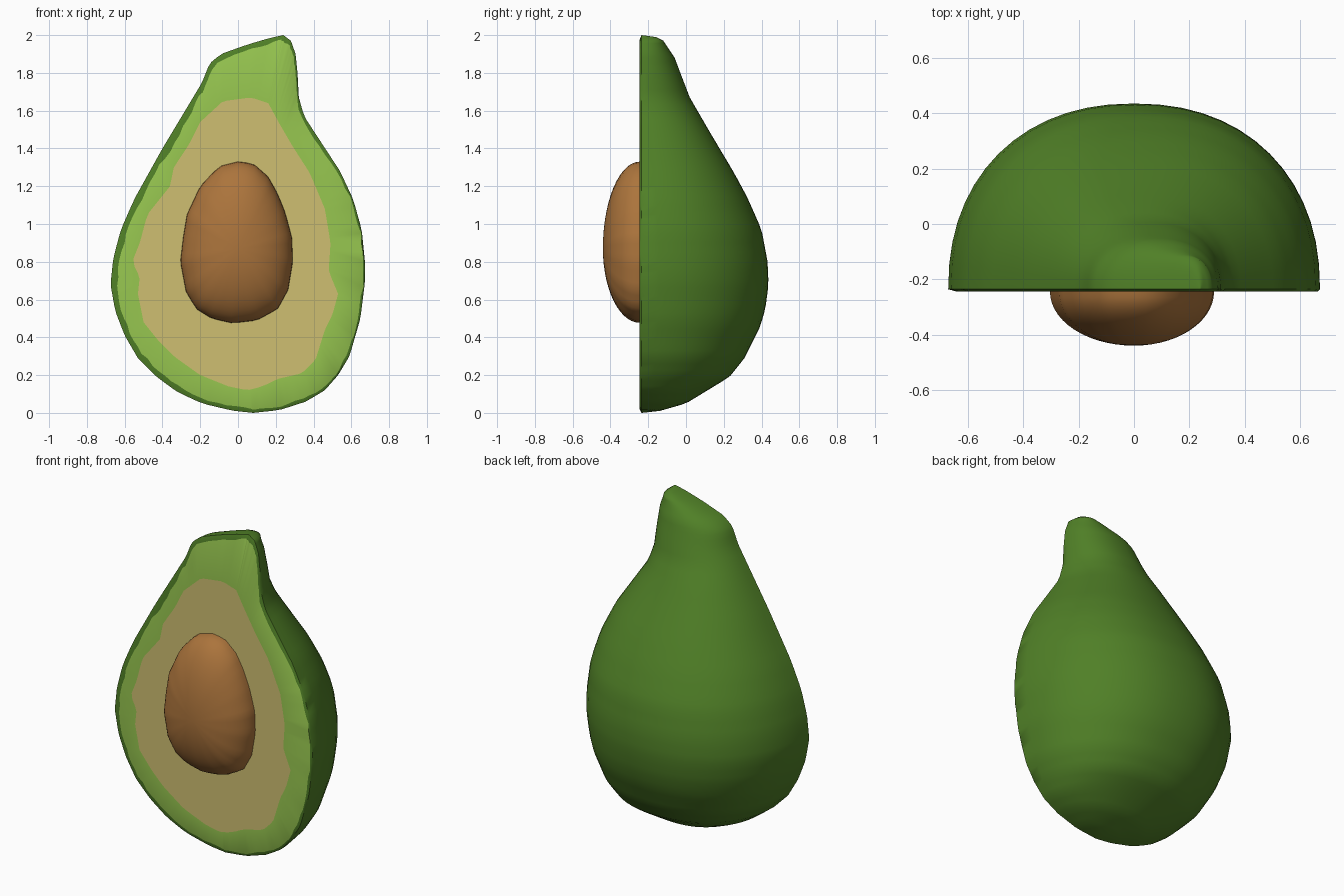
import bpy, bmesh, math, random
from mathutils import Vector

if "Cube" in bpy.data.objects:
    bpy.data.objects.remove(bpy.data.objects["Cube"])

random.seed(4)
CX, CZ = 0.0, 0.87          # centre of the cut face
RIM_Y, CUT_Y = -0.236, -0.245

# (z, x) left and right edges, (z, y) depth of the back
LEFT = [(0, .08), (.012, -.03), (.05, -.19), (.11, -.32), (.19, -.43), (.29, -.53), (.41, -.60),
        (.54, -.65), (.68, -.675), (.82, -.66), (.97, -.62), (1.13, -.55), (1.4, -.40),
        (1.75, -.19), (1.85, -.15), (1.9, -.09), (1.95, .05), (1.985, .17), (2, .24)]
RIGHT = [(0, .08), (.015, .22), (.06, .36), (.12, .46), (.2, .53), (.3, .59), (.5, .648), (.7, .673),
         (.8, .672), (.97, .655), (1.13, .61), (1.28, .54), (1.57, .35), (1.67, .322), (1.8, .315),
         (1.9, .305), (1.97, .28), (2, .24)]
BACK = [(0, RIM_Y), (.01, -.14), (.05, 0), (.19, .23), (.29, .31), (.45, .39), (.55, .42), (.68, .437),
        (.8, .432), (.97, .40), (1.14, .325), (1.27, .255), (1.48, .13), (1.67, .02), (1.8, -.03),
        (1.88, -.06), (1.97, -.12), (1.99, -.16), (2, RIM_Y)]
# (x, z) outlines on the cut face
PULP = [(.07, 1.67), (.16, 1.64), (.22, 1.53), (.29, 1.41), (.38, 1.27), (.46, 1.08), (.49, .9),
        (.48, .75), (.53, .63), (.5, .52), (.46, .44), (.41, .28), (.34, .21), (.21, .18), (.13, .14),
        (.05, .12), (-.05, .14), (-.2, .2), (-.34, .3), (-.42, .38), (-.5, .48), (-.53, .63),
        (-.52, .72), (-.56, .8), (-.52, .9), (-.48, 1.05), (-.36, 1.2), (-.34, 1.3), (-.26, 1.42),
        (-.2, 1.54), (-.08, 1.65)]
SEED = [(0, 1.33), (.08, 1.32), (.16, 1.25), (.21, 1.16), (.25, 1.06), (.285, .93), (.29, .8),
        (.265, .65), (.21, .55), (.1, .49), (-.03, .475), (-.14, .5), (-.22, .55), (-.275, .64),
        (-.305, .8), (-.29, .93), (-.27, 1.05), (-.2, 1.2), (-.1, 1.305)]


def material(name, rgb):
    m = bpy.data.materials.new(name)
    m.diffuse_color = (*rgb, 1)
    m.use_nodes = True
    m.node_tree.nodes["Principled BSDF"].inputs["Base Color"].default_value = m.diffuse_color
    return m


def lerp_table(table, z):
    for (z0, v0), (z1, v1) in zip(table, table[1:]):
        if z <= z1:
            return v0 + (v1 - v0) * max(0, (z - z0) / (z1 - z0))
    return table[-1][1]


def radius(poly, a):
    """Distance from the centre to an outline in direction a."""
    dx, dz = math.cos(a), math.sin(a)
    for (x0, z0), (x1, z1) in zip(poly, poly[1:] + poly[:1]):
        x0, z0, x1, z1 = x0 - CX, z0 - CZ, x1 - CX, z1 - CZ
        s0, s1 = dx * z0 - dz * x0, dx * z1 - dz * x1
        if s0 * s1 <= 0 and s0 != s1:
            t = s0 / (s0 - s1)
            r = dx * (x0 + (x1 - x0) * t) + dz * (z0 + (z1 - z0) * t)
            if r > 0:
                return r
    return 0.3


def polar(bm, a, r, y):
    return bm.verts.new((CX + r * math.cos(a), y, CZ + r * math.sin(a)))


def bridge(bm, a, b, mat=0, closed=True):
    n = len(a)
    for i in range(n if closed else n - 1):
        j = (i + 1) % n
        bm.faces.new((a[i], a[j], b[j], b[i])).material_index = mat


def finish(bm, name, mats, angle):
    bmesh.ops.recalc_face_normals(bm, faces=bm.faces[:])
    me = bpy.data.meshes.new(name)
    bm.to_mesh(me)
    bm.free()
    ob = bpy.data.objects.new(name, me)
    bpy.context.collection.objects.link(ob)
    for m in mats:
        me.materials.append(m)
    bpy.context.view_layer.objects.active = ob
    ob.select_set(True)
    bpy.ops.object.shade_smooth_by_angle(angle=math.radians(angle))
    ob.select_set(False)


skin = material("dark_green_skin", (.08, .215, .02))
flesh = material("light_green_flesh", (.31, .57, .08))
pulp = material("yellow_pulp", (.62, .52, .165))
brown = material("brown_seed", (.41, .175, .045))

# Skin: half-oval rings stacked in height
bm = bmesh.new()
LEVELS, ARC = 64, 28
rings = []
for k in range(LEVELS + 1):
    z = 1 - math.cos(math.pi * k / LEVELS)
    xl, xr, yb = (lerp_table(t, z) for t in (LEFT, RIGHT, BACK))
    if k in (0, LEVELS):
        rings.append([bm.verts.new((xl, RIM_Y, z))] * (ARC + 1))
        continue
    ring = []
    for i in range(ARC + 1):
        t = math.pi * i / ARC
        c, s = math.cos(t), max(0, math.sin(t))
        c = math.copysign(abs(c) ** (2 / 2.2), c)
        ring.append(bm.verts.new(((xl + xr) / 2 + c * (xr - xl) / 2,
                                  RIM_Y + (yb - RIM_Y) * s ** (2 / 2.2), z)))
    rings.append(ring)
for lo, hi in zip(rings, rings[1:]):
    for i in range(ARC):
        quad = list(dict.fromkeys((lo[i], lo[i + 1], hi[i + 1], hi[i])))
        bm.faces.new(quad)

# Cut face: skin rim, green flesh and yellow pulp as nested bands
edge = [r[0] for r in rings] + [r[-1] for r in rings[-2:0:-1]]
flesh_loop, pulp_loop, pit_loop = [], [], []
for v in edge:
    d = v.co - Vector((CX, 0, CZ))
    a, r = math.atan2(d.z, d.x), math.hypot(d.x, d.z)
    rim = .022 - .013 * math.cos(a) + random.uniform(-.005, .005)
    if d.z > .5:
        rim *= 1.5
    flesh_loop.append(polar(bm, a, r - rim, CUT_Y))
    pulp_loop.append(polar(bm, a, radius(PULP, a), CUT_Y))
    pit_loop.append(polar(bm, a, radius(SEED, a) * .95, CUT_Y))
bridge(bm, edge, flesh_loop, 0)
bridge(bm, flesh_loop, pulp_loop, 1)
bridge(bm, pulp_loop, pit_loop, 2)
bm.faces.new(pit_loop).material_index = 2
finish(bm, "avocado_half", [skin, flesh, pulp], 50)

# Seed: egg-shaped dome bulging from the cut face
bm = bmesh.new()
N, STEPS = 64, 14
loops = []
for k in range(STEPS):
    t = math.pi / 2 * k / STEPS
    loops.append([polar(bm, 2 * math.pi * i / N, radius(SEED, 2 * math.pi * i / N) * math.cos(t),
                        CUT_Y - .195 * math.sin(t)) for i in range(N)])
for a, b in zip(loops, loops[1:]):
    bridge(bm, a, b)
tip = bm.verts.new((CX, CUT_Y - .195, CZ))
for i in range(N):
    bm.faces.new((loops[-1][i], loops[-1][(i + 1) % N], tip))
bm.faces.new(loops[0])
finish(bm, "seed", [brown], 50)
